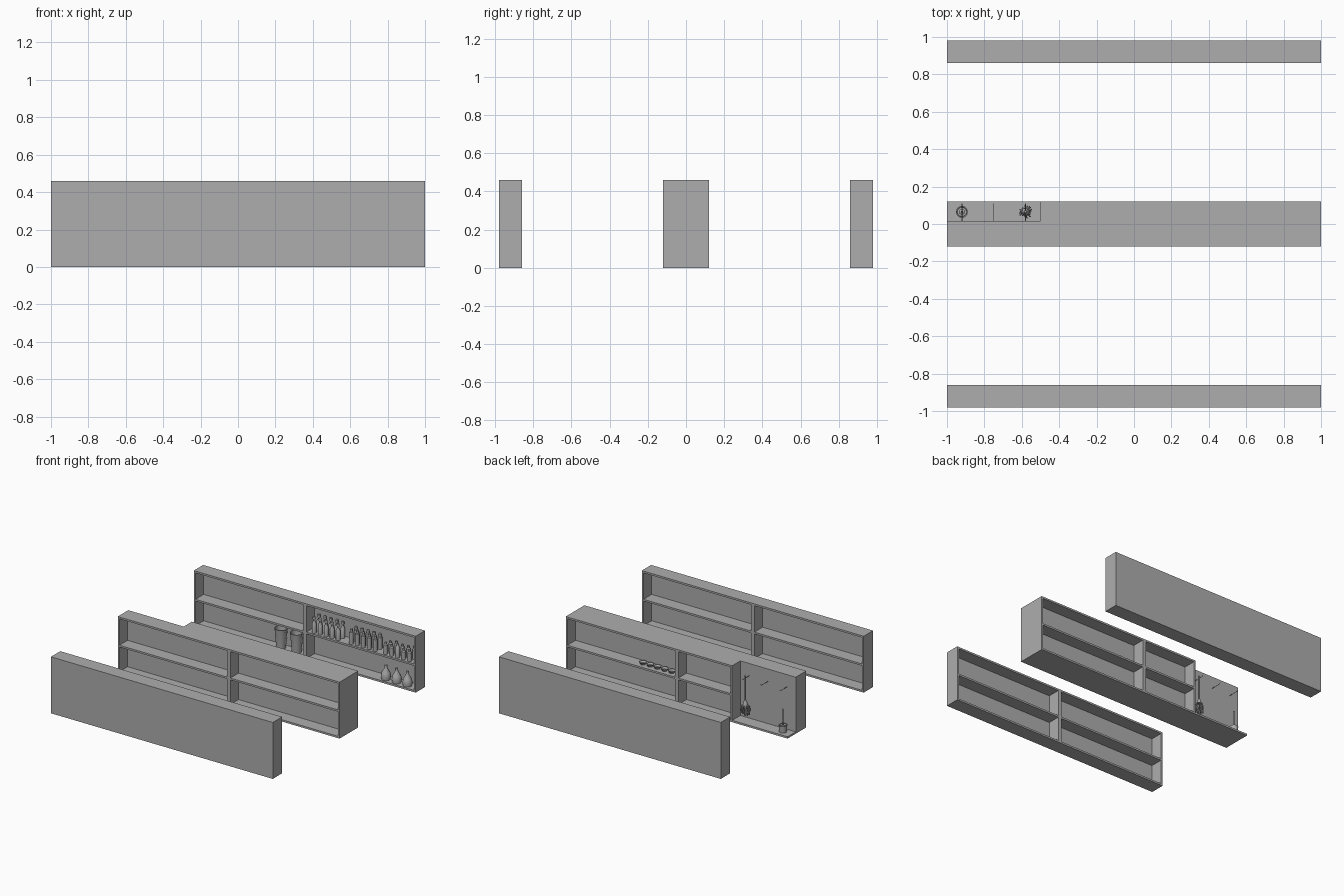
import bpy, bmesh, math, random
from mathutils import Matrix, Vector

random.seed(4)
cube = bpy.data.objects.get("Cube")
if cube:
    bpy.data.objects.remove(cube)

# Single plain grey for everything
grey = bpy.data.materials.new("plain grey")
grey.use_nodes = True
COLOUR = (0.42, 0.42, 0.42, 1)
grey.diffuse_color = COLOUR
grey.node_tree.nodes["Principled BSDF"].inputs["Base Color"].default_value = COLOUR

H = 0.46      # cabinet height
D = 0.12      # cabinet depth
T = 0.015     # board thickness
MID = 0.23    # middle shelf height


def finish(name, bm, smooth=False):
    bmesh.ops.recalc_face_normals(bm, faces=bm.faces)
    mesh = bpy.data.meshes.new(name)
    bm.to_mesh(mesh)
    bm.free()
    mesh.materials.append(grey)
    if smooth:
        mesh.shade_smooth()
        mesh.set_sharp_from_angle(angle=math.radians(35))
    obj = bpy.data.objects.new(name, mesh)
    bpy.context.collection.objects.link(obj)
    return obj


def board(bm, lo, hi):
    lo, hi = Vector(lo), Vector(hi)
    size = hi - lo
    m = Matrix.Translation((lo + hi) / 2) @ Matrix.Diagonal((*size, 1))
    bmesh.ops.create_cube(bm, size=1, matrix=m)


def shelf_unit(name, x0, x1, back, facing):
    """Open box with one shelf; back is its rear plane, facing the open side."""
    bm = bmesh.new()

    def part(xa, xb, da, db, za, zb):
        ya, yb = sorted((back + facing * da, back + facing * db))
        board(bm, (xa, ya, za), (xb, yb, zb))

    part(x0, x0 + T, 0, D, 0, H)
    part(x1 - T, x1, 0, D, 0, H)
    part(x0 + T, x1 - T, 0, D, 0, T)
    part(x0 + T, x1 - T, 0, D, H - T, H)
    part(x0 + T, x1 - T, 0, T, T, H - T)
    part(x0 + T, x1 - T, T, D, MID - T, MID)
    return finish(name, bm)


def lathe(name, profile, place, segments=14, tilt=0.0):
    """Spin a (radius, height) profile round z, optionally tilted about x."""
    bm = bmesh.new()
    verts = [bm.verts.new((r, 0, z)) for r, z in profile]
    edges = [bm.edges.new(p) for p in zip(verts, verts[1:])]
    bmesh.ops.spin(bm, geom=verts + edges, cent=(0, 0, 0), axis=(0, 0, 1),
                   angle=math.tau, steps=segments)
    bmesh.ops.remove_doubles(bm, verts=bm.verts, dist=0.00005)
    bm.transform(Matrix.Translation(place) @ Matrix.Rotation(tilt, 4, "X"))
    return finish(name, bm, True)


def tube(name, paths, radius):
    curve = bpy.data.curves.new(name, "CURVE")
    curve.dimensions = "3D"
    curve.bevel_depth = radius
    curve.bevel_resolution = 1
    curve.use_fill_caps = True
    for path in paths:
        spline = curve.splines.new("POLY")
        spline.points.add(len(path) - 1)
        for point, co in zip(spline.points, path):
            point.co = (*co, 1)
    curve.materials.append(grey)
    obj = bpy.data.objects.new(name, curve)
    bpy.context.collection.objects.link(obj)
    return obj


# Shelving rows: wall units at front and back, double sided units in the middle
OUTER = 0.98
for side, x0 in (("right", -1), ("left", 0)):
    shelf_unit(f"front_shelf_{side}", x0, x0 + 1, -OUTER, 1)
    shelf_unit(f"back_shelf_{side}", x0, x0 + 1, OUTER, -1)
    shelf_unit(f"middle_front_shelf_{side}", x0, x0 + 1, 0, -1)
shelf_unit("middle_rear_shelf_left", 0, 1, 0, 1)
shelf_unit("middle_rear_shelf_right", -0.5, 0, 0, 1)

# Open hanging bay at the end of the middle row
bm = bmesh.new()
board(bm, (-1, 0, 0), (-0.5, T, H))
board(bm, (-1, T, 0), (-0.5, D, T))
finish("hanging_bay", bm)
pegs = [[(x, T, 0.36), (x, 0.1, 0.36), (x, 0.108, 0.37)] for x in (-0.92, -0.75, -0.58)]
tube("hanging_pegs", pegs, 0.002)

# Hanging mop: handle, collar and drooping strands
MX, MY = -0.58, 0.065
lathe("mop_handle", [(0, 0.15), (0.007, 0.15), (0.007, 0.38), (0, 0.388)], (MX, MY, 0), 10)
lathe("mop_collar", [(0, 0.14), (0.02, 0.14), (0.016, 0.16), (0.008, 0.18), (0, 0.18)],
      (MX, MY, 0), 12)
strands = []
for i in range(26):
    a = i * 2.4
    reach = random.uniform(0.015, 0.038)
    low = random.uniform(0.06, 0.085)
    strands.append([(MX + math.cos(a) * reach * k, MY + math.sin(a) * reach * k, z)
                    for k, z in ((0.3, 0.15), (0.85, 0.135), (1, 0.11), (0.9, low))])
tube("mop_strands", strands, 0.003)

# Standing brush in a round cup
BX, BY = -0.92, 0.065
lathe("brush_cup", [(0, T), (0.028, T), (0.032, 0.07), (0.026, 0.07), (0.024, 0.03), (0, 0.03)],
      (BX, BY, 0), 18)
lathe("brush_handle", [(0, 0.03), (0.016, 0.03), (0.016, 0.06), (0.004, 0.068),
                       (0.004, 0.19), (0.006, 0.2), (0, 0.206)], (BX, BY, 0), 10)

# Buckets on the lower back shelf
for i, x in enumerate((-0.25, -0.11)):
    lathe(f"bucket_{i + 1}", [(0, 0), (0.036, 0), (0.048, 0.15), (0.05, 0.16), (0.044, 0.16),
                              (0.033, 0.01), (0, 0.01)], (x, 0.912, T), 20)
    arc = [(x + 0.048 * math.cos(a), 0.912 - 0.03 * math.sin(a), T + 0.15 - 0.03 * math.sin(a))
           for a in (math.pi * k / 8 for k in range(9))]
    tube(f"bucket_handle_{i + 1}", [arc], 0.002)

# Bottle shapes as (radius, height) profiles
slim = [(0, 0), (0.018, 0), (0.018, 0.075), (0.008, 0.095), (0.008, 0.11),
        (0.011, 0.11), (0.011, 0.13), (0, 0.13)]
straight = [(0, 0), (0.017, 0), (0.017, 0.095), (0.011, 0.1), (0.011, 0.12), (0, 0.12)]
can = [(0, 0), (0.016, 0), (0.016, 0.08), (0.009, 0.09), (0.009, 0.105), (0, 0.105)]
flask = [(0, 0), (0.034, 0), (0.038, 0.025), (0.032, 0.055), (0.014, 0.085),
         (0.011, 0.1), (0.011, 0.115), (0, 0.115)]

# Bottle groups on the upper back shelf, two rows deep
groups = (("spray_bottle", slim, 0.065, 5), ("cleaner_bottle", straight, 0.40, 5),
          ("jar", can, 0.71, 5))
for name, profile, start, count in groups:
    for row, y in enumerate((0.888, 0.937)):
        for i in range(count):
            k = 0.75 + 0.3 * random.random() if name == "jar" else 1
            lathe(f"{name}_{row + 1}_{i + 1}", [(r, z * k) for r, z in profile],
                  (start + i * 0.054 + row * 0.008, y, MID))

# Round flasks on the lower back shelf
for i in range(3):
    lathe(f"flask_{i + 1}", flask, (0.70 + 0.097 * i, 0.905, T), 18)

# Shallow dishes on the rear of the middle row
for i in range(5):
    lathe(f"dish_{i + 1}", [(0, 0), (0.02, 0), (0.03, 0.018), (0.026, 0.018), (0.018, 0.005),
                            (0, 0.005)], (0.08 + 0.065 * i, 0.068, MID), 16)
